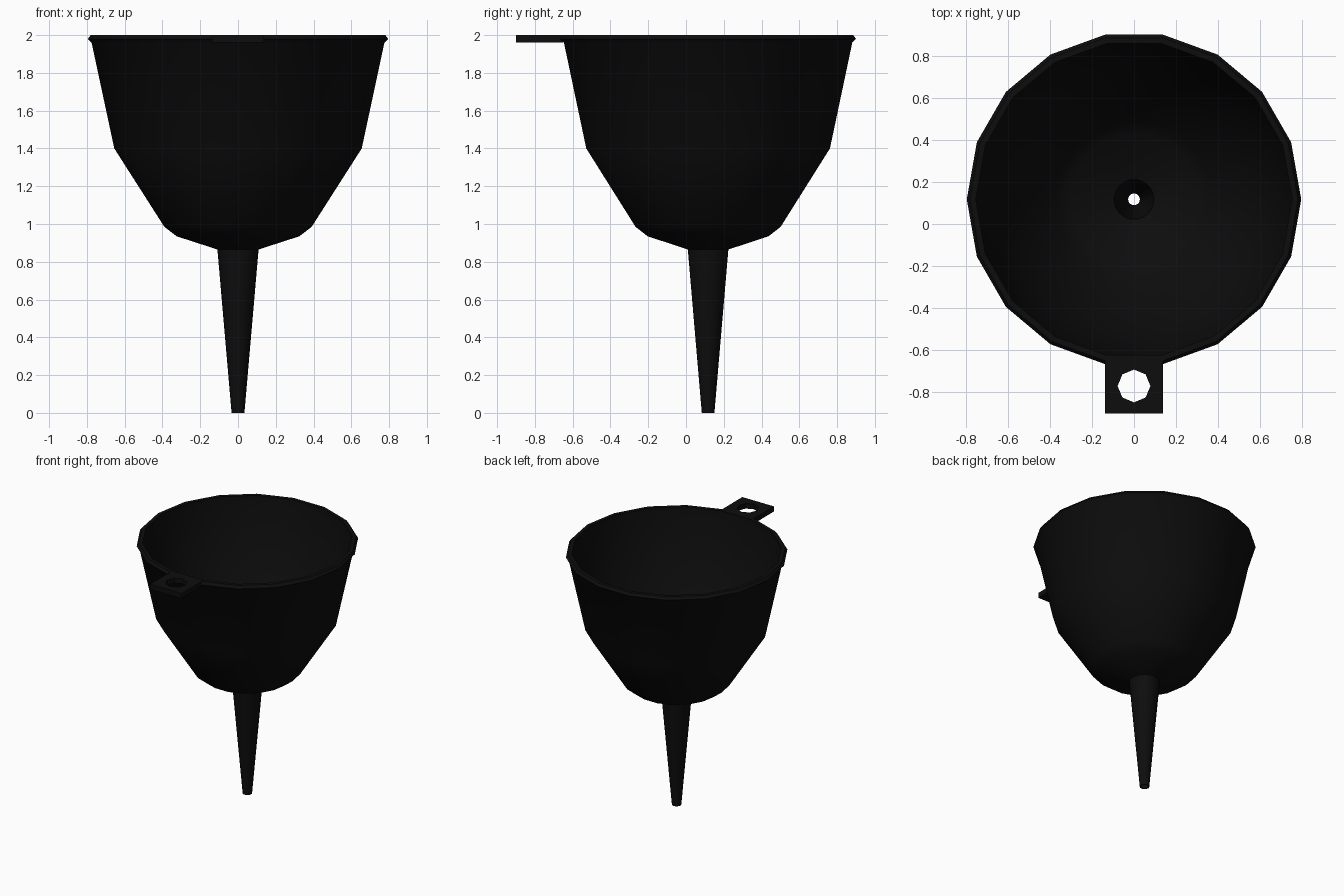
import bpy, bmesh, math

cube = bpy.data.objects.get("Cube")
if cube:
    bpy.data.objects.remove(cube, do_unlink=True)

SIDES = 18
CENTRE_Y = 0.117

black = bpy.data.materials.new("black plastic")
black.use_nodes = True
black.diffuse_color = (0.004, 0.004, 0.004, 1)
black.node_tree.nodes["Principled BSDF"].inputs["Base Color"].default_value = black.diffuse_color


def finish(bm, name, smooth_angle=None):
    bmesh.ops.recalc_face_normals(bm, faces=bm.faces[:])
    mesh = bpy.data.meshes.new(name)
    bm.to_mesh(mesh)
    bm.free()
    mesh.materials.append(black)
    obj = bpy.data.objects.new(name, mesh)
    bpy.context.collection.objects.link(obj)
    if smooth_angle:
        bpy.ops.object.select_all(action="DESELECT")
        obj.select_set(True)
        bpy.context.view_layer.objects.active = obj
        bpy.ops.object.shade_smooth_by_angle(angle=math.radians(smooth_angle))
    return obj


def lathe(name, profile):
    """Revolve a closed (radius, z) section about the funnel axis."""
    bm = bmesh.new()
    rings = []
    for i in range(SIDES):
        a = math.tau * i / SIDES
        rings.append([bm.verts.new((r * math.cos(a), CENTRE_Y + r * math.sin(a), z))
                      for r, z in profile])
    n = len(profile)
    for i in range(SIDES):
        here, there = rings[i], rings[(i + 1) % SIDES]
        for j in range(n):
            k = (j + 1) % n
            bm.faces.new((here[j], there[j], there[k], here[k]))
    return finish(bm, name, 40)


# Funnel shell: outer wall down from the rim, then inner wall back up
outer = [(0.78, 2.0), (0.795, 1.98), (0.775, 1.96), (0.655, 1.4), (0.39, 0.985),
         (0.325, 0.935), (0.109, 0.865), (0.034, 0)]
inner = [(0.028, 0), (0.095, 0.885), (0.312, 0.955), (0.372, 1.0),
         (0.635, 1.41), (0.752, 1.96), (0.752, 2.0)]
lathe("funnel_body", outer + inner)

# Hanging tab: rectangle around an octagonal hole, extruded down
HALF, FRONT, BACK, HOLE_Y, HOLE_R = 0.138, -0.9, -0.65, -0.77, 0.078
bm = bmesh.new()
edge, hole = [], []
for i in range(8):
    a = math.tau * i / 8
    c, s = round(math.cos(a)), round(math.sin(a))
    y = BACK if s > 0 else FRONT if s < 0 else HOLE_Y
    edge.append(bm.verts.new((HALF * c, y, 2.0)))
    hole.append(bm.verts.new((HOLE_R * math.cos(a), HOLE_Y + HOLE_R * math.sin(a), 2.0)))
for i in range(8):
    k = (i + 1) % 8
    bm.faces.new((edge[i], edge[k], hole[k], hole[i]))
result = bmesh.ops.extrude_face_region(bm, geom=bm.faces[:], use_keep_orig=True)
lower = [g for g in result["geom"] if isinstance(g, bmesh.types.BMVert)]
bmesh.ops.translate(bm, verts=lower, vec=(0, 0, -0.04))
finish(bm, "hanging_tab")
